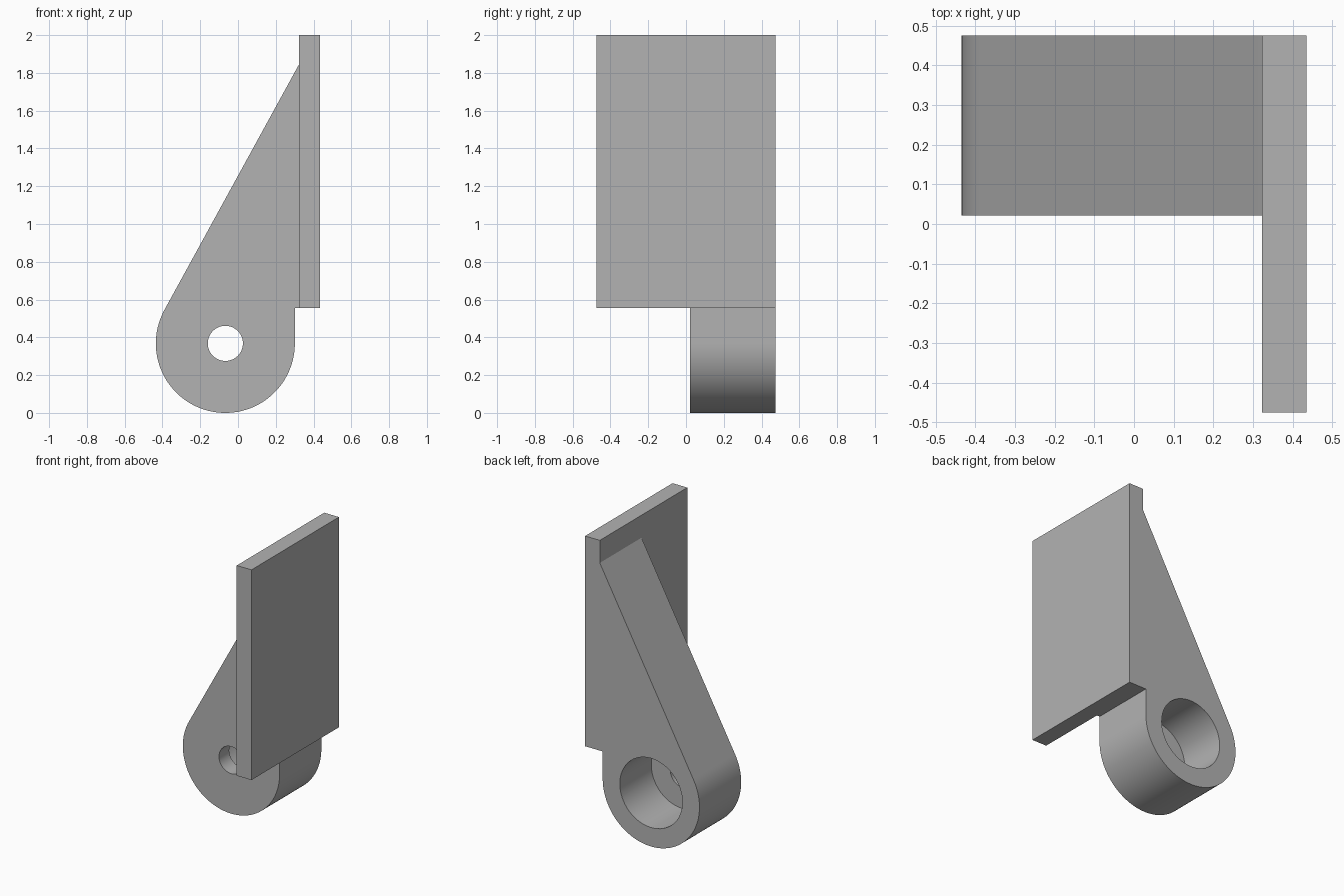
import bpy, bmesh, math
from mathutils import Matrix, Vector

if "Cube" in bpy.data.objects:
    bpy.data.objects.remove(bpy.data.objects["Cube"], do_unlink=True)

# Main dimensions
BACK, WEB_FRONT, PLATE_FRONT = 0.475, 0.022, -0.475
PLATE_IN, PLATE_OUT, PLATE_LOW, TOP = 0.323, 0.435, 0.555, 2.0
CX, CZ, R = -0.067, 0.368, 0.368
WEB_TOP = 1.845

grey = bpy.data.materials.new("plain grey")
grey.use_nodes = True
colour = (0.45, 0.45, 0.45, 1)
grey.diffuse_color = colour
grey.node_tree.nodes["Principled BSDF"].inputs["Base Color"].default_value = colour


def prism(name, outline, y0, y1):
    """Extrude an x-z outline from y0 to y1."""
    bm = bmesh.new()
    face = bm.faces.new([bm.verts.new((x, y0, z)) for x, z in outline])
    moved = bmesh.ops.extrude_face_region(bm, geom=[face])["geom"]
    verts = [g for g in moved if isinstance(g, bmesh.types.BMVert)]
    bmesh.ops.translate(bm, vec=(0, y1 - y0, 0), verts=verts)
    bmesh.ops.recalc_face_normals(bm, faces=bm.faces)
    mesh = bpy.data.meshes.new(name)
    bm.to_mesh(mesh)
    bm.free()
    obj = bpy.data.objects.new(name, mesh)
    bpy.context.collection.objects.link(obj)
    mesh.materials.append(grey)
    return obj


def arc(r, start, end, steps):
    angles = [start + (end - start) * i / steps for i in range(steps + 1)]
    return [(CX + r * math.cos(a), CZ + r * math.sin(a)) for a in angles]


def combine(target, tool, operation):
    """Apply a boolean and remove the tool."""
    mod = target.modifiers.new(operation.lower(), "BOOLEAN")
    mod.operation, mod.object, mod.solver = operation, tool, "EXACT"
    bpy.context.view_layer.objects.active = target
    bpy.ops.object.modifier_apply(modifier=mod.name)
    bpy.data.objects.remove(tool, do_unlink=True)


# Mounting plate
bracket = prism("pivot_bracket", [(PLATE_IN, PLATE_LOW), (PLATE_OUT, PLATE_LOW),
                                  (PLATE_OUT, TOP), (PLATE_IN, TOP)], PLATE_FRONT, BACK)

# Tapered web with round boss, its sloping side tangent to the boss
dx, dz = PLATE_IN - CX, WEB_TOP - CZ
tangent = math.atan2(dz, dx) + math.acos(R / math.hypot(dx, dz))
inside = (PLATE_IN + PLATE_OUT) / 2
outline = arc(R, tangent, math.tau, 72)
outline += [(CX + R, PLATE_LOW), (inside, PLATE_LOW), (inside, WEB_TOP), (PLATE_IN, WEB_TOP)]
combine(bracket, prism("web", outline, WEB_FRONT, BACK), "UNION")

# Merge the flush faces
bm = bmesh.new()
bm.from_mesh(bracket.data)
bmesh.ops.remove_doubles(bm, verts=bm.verts, dist=1e-5)
bmesh.ops.dissolve_limit(bm, angle_limit=math.radians(0.2), verts=bm.verts, edges=bm.edges)
bm.to_mesh(bracket.data)
bm.free()

# Pin hole right through, and the wide bore from the back
for name, r, depth in (("pin_hole", 0.093, 0.6), ("wide_bore", 0.238, 0.342)):
    circle = arc(r, 0, math.tau, 64)[:-1]
    combine(bracket, prism(name, circle, BACK - depth, BACK + 0.1), "DIFFERENCE")

# Smooth curves, sharp edges
bpy.ops.object.select_all(action="DESELECT")
bracket.select_set(True)
bpy.context.view_layer.objects.active = bracket
bpy.ops.object.shade_smooth_by_angle(angle=math.radians(25))
